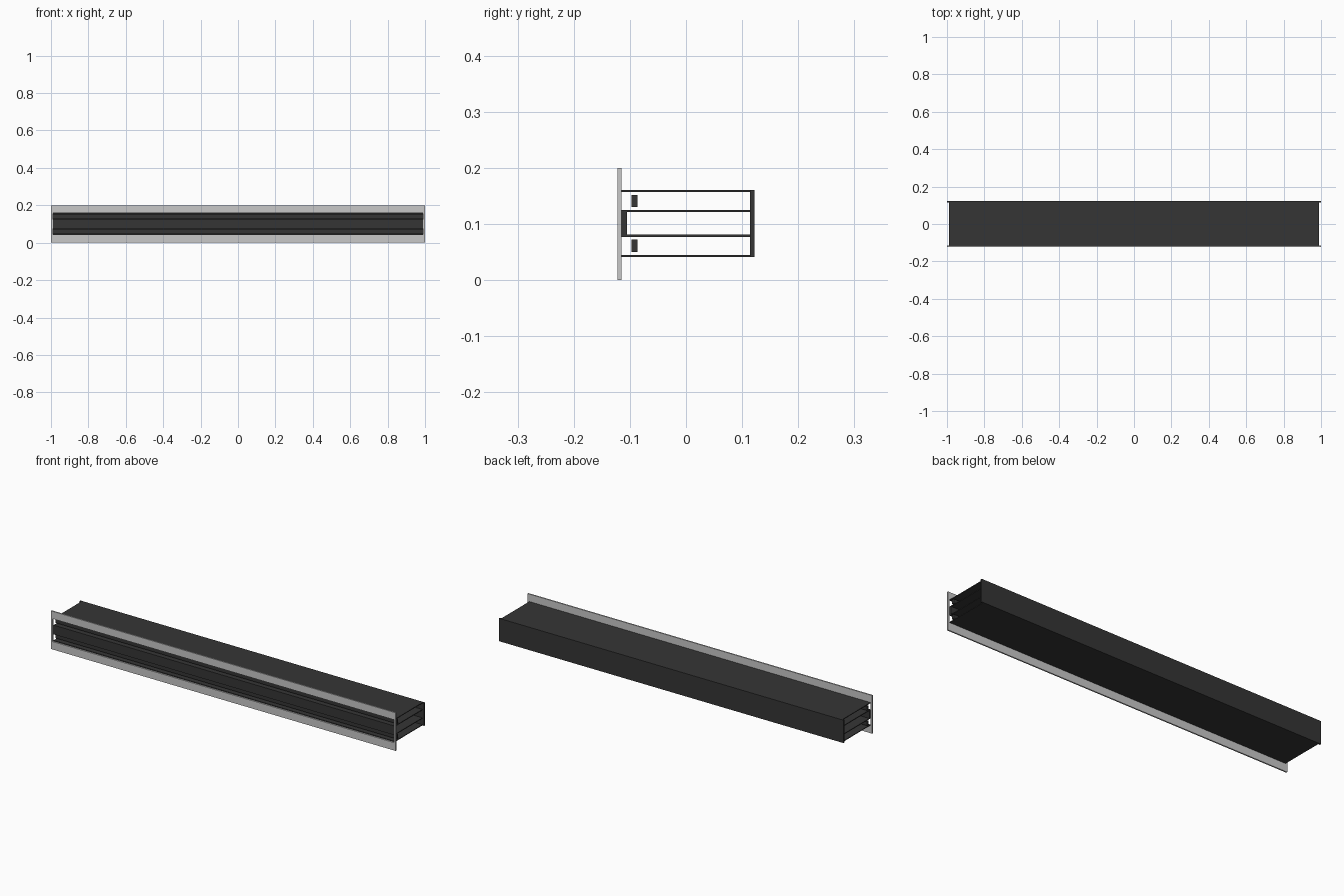
import bpy

if "Cube" in bpy.data.objects:
    bpy.data.objects.remove(bpy.data.objects["Cube"])


def material(name, c):
    m = bpy.data.materials.new(name)
    m.diffuse_color = (*c, 1)
    m.use_nodes = True
    m.node_tree.nodes["Principled BSDF"].inputs["Base Color"].default_value = m.diffuse_color
    return m


grey = material("light grey metal", (0.58, 0.58, 0.58))
dark = material("dark grey metal", (0.036, 0.036, 0.036))


def box(name, x, y, z, mat):
    """Box from (min, max) ranges on each axis."""
    bpy.ops.mesh.primitive_cube_add(size=1, location=[sum(r) / 2 for r in (x, y, z)])
    o = bpy.context.object
    o.name = name
    o.scale = [r[1] - r[0] for r in (x, y, z)]
    bpy.ops.object.transform_apply(location=False, rotation=False, scale=True)
    o.data.materials.append(mat)
    return o


X = (-0.99, 0.99)
Z0, Z1 = 0.041, 0.161

# Front frame: one plate ring around the opening
ring = [((-1, 0), (1, 0), (1, 0.2), (-1, 0.2)),
        ((X[0], Z0), (X[1], Z0), (X[1], Z1), (X[0], Z1))]
verts = [(x, y, z) for y in (-0.122, -0.115) for loop in ring for x, z in loop]
faces = []
for i in range(4):
    j = (i + 1) % 4
    faces += [(i, j, j + 4, i + 4), (i + 8, i + 12, j + 12, j + 8),
              (i, i + 8, j + 8, j), (i + 4, j + 4, j + 12, i + 12)]
mesh = bpy.data.meshes.new("front_frame")
mesh.from_pydata(verts, [], faces)
mesh.materials.append(grey)
bpy.context.collection.objects.link(bpy.data.objects.new("front_frame", mesh))

# Back plate, full length
box("back_plate", (-1, 1), (0.114, 0.122), (Z0, Z1), dark)

# Four thin shelves forming the two slots (ends left open)
for i, z in enumerate((0.041, 0.077, 0.121, 0.157)):
    box(f"slot_wall_{i + 1}", X, (-0.115, 0.114), (z, z + 0.004), dark)

# Bar between the slots
box("centre_bar", X, (-0.115, -0.105), (0.081, 0.121), dark)

# Deflector blade in each slot
for name, z in (("lower_blade", 0.050), ("upper_blade", 0.130)):
    box(name, X, (-0.097, -0.086), (z, z + 0.022), dark)
